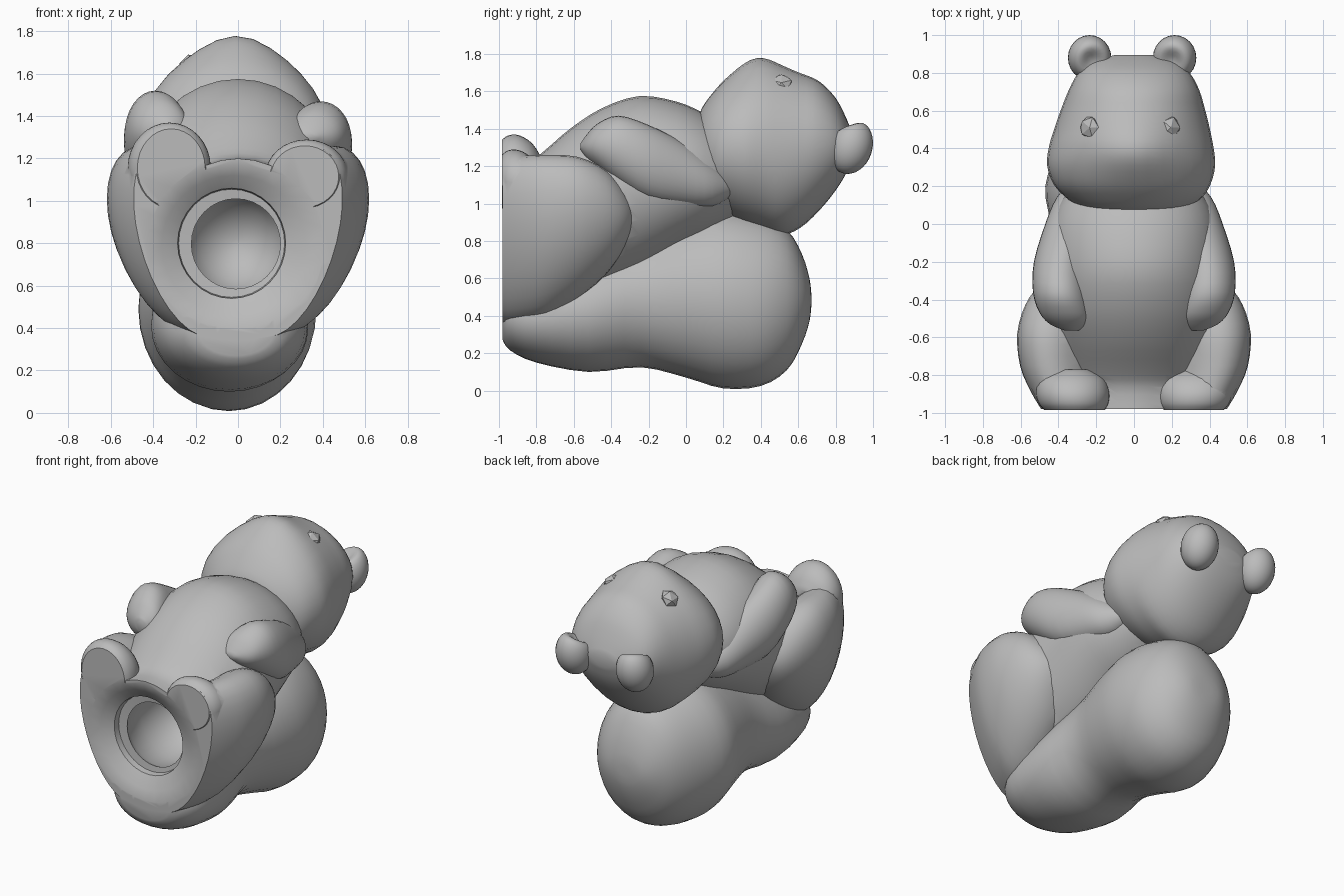
import bpy, bmesh, math
from mathutils import Vector

cube = bpy.data.objects.get("Cube")
if cube:
    bpy.data.objects.remove(cube, do_unlink=True)

# Single plain grey material
grey = bpy.data.materials.new("plain grey")
grey.use_nodes = True
COLOUR = (0.5, 0.5, 0.5, 1)
grey.diffuse_color = COLOUR
grey.node_tree.nodes["Principled BSDF"].inputs["Base Color"].default_value = COLOUR


def to_object(name, bm):
    bmesh.ops.recalc_face_normals(bm, faces=bm.faces)
    mesh = bpy.data.meshes.new(name)
    bm.to_mesh(mesh)
    bm.free()
    mesh.materials.append(grey)
    obj = bpy.data.objects.new(name, mesh)
    bpy.context.collection.objects.link(obj)
    return obj


def catmull(rows, steps):
    """Smooth a list of equal-length tuples."""
    out = []
    for i in range(len(rows) - 1):
        p = [rows[max(0, min(len(rows) - 1, i + k))] for k in (-1, 0, 1, 2)]
        for s in range(steps):
            t = s / steps
            out.append([0.5 * (2*b + (c-a)*t + (2*a-5*b+4*c-d)*t*t + (3*b-a-3*c+d)*t**3)
                        for a, b, c, d in zip(*p)])
    return out + [rows[-1]]


def loft(name, rows, steps=3, sides=32, side=1, lean=0):
    """Ellipse sections along y; each row is y, centre x, half width, bottom z, top z."""
    bm = bmesh.new()
    rings = []
    for y, cx, rx, z0, z1 in catmull(rows, steps):
        cz, rz = (z0 + z1) / 2, (z1 - z0) / 2
        rings.append([bm.verts.new((side * (cx + rx * math.cos(a) + lean * rz * math.sin(a)),
                                    y, cz + rz * math.sin(a)))
                      for a in (math.tau * k / sides for k in range(sides))])
    for r, q in zip(rings, rings[1:]):
        for k in range(sides):
            j = (k + 1) % sides
            bm.faces.new((r[k], r[j], q[j], q[k]))
    bm.faces.new(rings[0])
    bm.faces.new(rings[-1])
    return to_object(name, bm)


def combine(target, other, operation):
    """Apply a boolean and discard the second object."""
    mod = target.modifiers.new("combine", 'BOOLEAN')
    mod.operation, mod.object, mod.solver = operation, other, 'EXACT'
    deps = bpy.context.evaluated_depsgraph_get()
    mesh = bpy.data.meshes.new_from_object(target.evaluated_get(deps))
    target.modifiers.clear()
    target.data = mesh
    bpy.data.objects.remove(other, do_unlink=True)


# Torso with round belly
body = loft("body", [
    (-.98, 0, .40, .34, 1.20), (-.86, 0, .42, .34, 1.21), (-.76, 0, .44, .36, 1.28),
    (-.62, 0, .46, .42, 1.40), (-.45, 0, .475, .52, 1.51), (-.25, 0, .465, .62, 1.575),
    (-.05, 0, .445, .74, 1.545), (.10, 0, .40, .82, 1.48), (.25, 0, .30, .92, 1.38)])

# Big pear-shaped tail under the back
tail = loft("tail", [
    (-.98, -.01, .18, .27, .50), (-.94, -.01, .25, .215, .54), (-.80, -.02, .335, .15, .62),
    (-.52, -.04, .37, .10, .72), (-.24, -.05, .345, .125, .84), (0, -.05, .39, .07, .93),
    (.20, -.05, .42, .012, .97), (.40, -.025, .375, .025, .93), (.54, -.015, .30, .11, .86),
    (.62, -.01, .215, .25, .73), (.66, -.01, .13, .37, .60), (.67, -.01, .05, .45, .52)])
combine(body, tail, 'UNION')

# Haunches leaning into a heart shape, and feet
for side, lift in ((1, 0), (-1, .08)):
    thigh = loft("thigh", [
        (-.98, .255, .21, .36, 1.25), (-.88, .30, .225, .365, 1.255), (-.75, .34, .24, .39, 1.26),
        (-.58, .36, .24, .49, 1.25), (-.43, .36, .205, .62, 1.18), (-.33, .36, .14, .76, 1.07),
        (-.275, .36, .05, .88, .97)], side=side, lean=.25)
    foot = loft("foot", [
        (-.985, .315, .16, .97, 1.26 + lift), (-.95, .32, .185, .95, 1.285 + lift),
        (-.89, .325, .195, .95, 1.285 + lift), (-.82, .33, .17, 1.0, 1.24 + lift),
        (-.77, .33, .09, 1.06, 1.16 + lift)], side=side)
    combine(body, thigh, 'UNION')
    combine(body, foot, 'UNION')

# Dished sole with a round hole opening into a domed hollow
hollow = loft("hollow", [
    (-1.06, -.01, .54, .28, 1.28), (-.987, -.01, .44, .38, 1.185), (-.955, -.02, .34, .46, 1.12),
    (-.91, -.03, .255, .54, 1.06), (-.87, -.03, .25, .545, 1.055), (-.865, -.01, .21, .585, 1.01),
    (-.81, -.01, .24, .56, 1.04), (-.65, -.01, .26, .54, 1.06), (-.50, -.01, .23, .57, 1.03),
    (-.40, -.01, .17, .63, .97), (-.34, -.01, .09, .71, .89), (-.32, -.01, .02, .78, .82)],
    steps=1)
combine(body, hollow, 'DIFFERENCE')

# Head, with a soft muzzle raised from the face
head = loft("head", [
    (.065, 0, .20, 1.12, 1.45), (.085, 0, .28, 1.05, 1.51), (.14, 0, .36, .98, 1.585),
    (.21, -.01, .415, .94, 1.65), (.31, -.015, .445, .89, 1.70), (.41, -.015, .435, .855, 1.725),
    (.51, -.01, .41, .83, 1.72), (.61, -.005, .38, .87, 1.695), (.71, 0, .345, .96, 1.655),
    (.80, 0, .295, 1.07, 1.565), (.86, 0, .22, 1.17, 1.45), (.895, 0, .10, 1.27, 1.36)])
for v in head.data.vertices:
    if v.co.z > 1.3:
        v.co.z += .058 * math.exp(-(v.co.x / .2) ** 2 - ((v.co.y - .37) / .14) ** 2)

parts = [body, head]
for side, word, lift in ((1, "left", 0), (-1, "right", .05)):
    # Arms resting on the belly, shoulders tucked under the head
    parts.append(loft(word + "_arm", [
        (.24, .26, .06, 1.04, 1.14), (.14, .295, .115, .985, 1.22), (0, .335, .135, .985, 1.32),
        (-.20, .39, .14, 1.02, 1.42 + lift / 2), (-.36, .39, .145, 1.11, 1.47 + lift),
        (-.47, .365, .135, 1.19, 1.43 + lift), (-.53, .345, .10, 1.24, 1.37 + lift),
        (-.565, .33, .035, 1.29, 1.32 + lift)], side=side))

    # Ears with a dented front
    bm = bmesh.new()
    bmesh.ops.create_uvsphere(bm, u_segments=24, v_segments=16, radius=1)
    facing = Vector((-.2 * side, -.2, 1)).normalized()
    for v in bm.verts:
        near = max(0, v.co.dot(facing))
        v.co -= facing * .45 * near ** 6
        v.co = Vector((.225 * side - .01 + .115 * v.co.x, .88 + .12 * v.co.y,
                       1.305 + .145 * v.co.z + .02 * v.co.y))
    parts.append(to_object(word + "_ear", bm))

    # Small faceted eyes
    bm = bmesh.new()
    bmesh.ops.create_icosphere(bm, subdivisions=1, radius=1)
    for v in bm.verts:
        v.co = Vector((.215 * side - .02 + .055 * v.co.x, .51 + .065 * v.co.y,
                       1.645 + .045 * v.co.z - .02 * v.co.x * side))
    to_object(word + "_eye", bm)

# Smooth shading with sharp creases kept
bpy.ops.object.select_all(action='DESELECT')
for obj in parts:
    obj.select_set(True)
bpy.context.view_layer.objects.active = body
bpy.ops.object.shade_smooth_by_angle(angle=math.radians(35))
